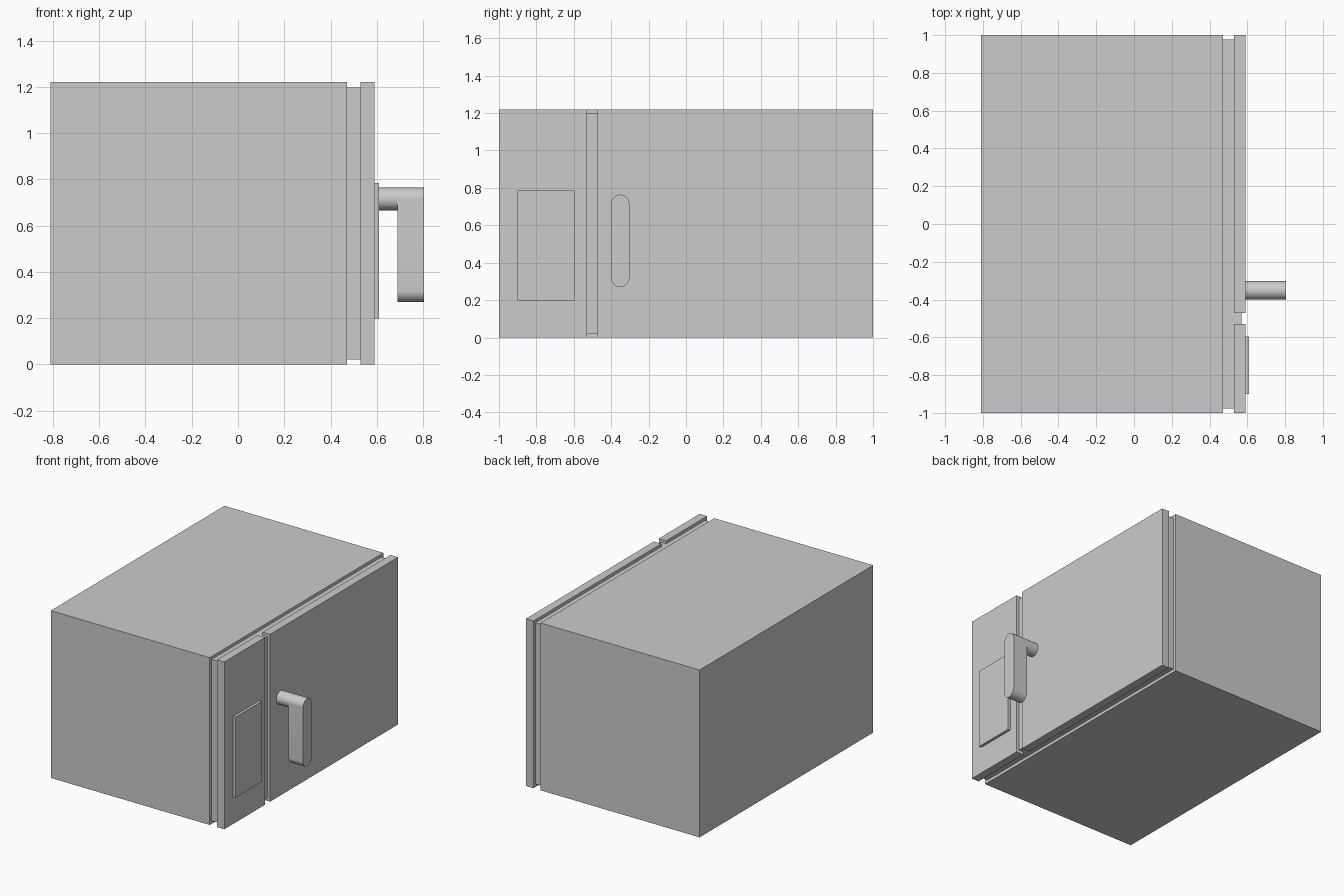
import bpy, bmesh
from math import pi, sin, cos, radians

if "Cube" in bpy.data.objects:
    bpy.data.objects.remove(bpy.data.objects["Cube"])


def box(name, x, y, z):
    bm = bmesh.new()
    bmesh.ops.create_cube(bm, size=1)
    for v in bm.verts:
        v.co = [lo + (c + 0.5) * (hi - lo) for c, (lo, hi) in zip(v.co, (x, y, z))]
    return finish(name, bm)


def finish(name, bm):
    bmesh.ops.recalc_face_normals(bm, faces=bm.faces)
    mesh = bpy.data.meshes.new(name)
    bm.to_mesh(mesh)
    bm.free()
    obj = bpy.data.objects.new(name, mesh)
    bpy.context.collection.objects.link(obj)
    return obj


def capsule(name, x, y, z_low, z_high, r, steps=24):
    """Rounded slot outline in the YZ plane, extruded along x."""
    pts = []
    for centre, start in ((z_high, 0), (z_low, pi)):
        for i in range(steps + 1):
            a = start + pi * i / steps
            pts.append((x[0], y + r * cos(a), centre + r * sin(a)))
    bm = bmesh.new()
    face = bm.faces.new([bm.verts.new(p) for p in pts])
    ext = bmesh.ops.extrude_face_region(bm, geom=[face])
    moved = [g for g in ext["geom"] if isinstance(g, bmesh.types.BMVert)]
    bmesh.ops.translate(bm, verts=moved, vec=(x[1] - x[0], 0, 0))
    bmesh.ops.remove_doubles(bm, verts=bm.verts, dist=1e-5)
    return finish(name, bm)


H = 1.22

# Cabinet and the recessed layer behind the front
box("cabinet", (-0.81, 0.472), (-1, 1), (0, H))
box("front_seal", (0.472, 0.53), (-0.978, 0.978), (0.022, H - 0.022))
box("gap_strip", (0.53, 0.57), (-0.53, -0.472), (0.022, H - 0.022))

# Front slabs
box("door", (0.53, 0.59), (-0.472, 1), (0, H))
box("control_panel", (0.53, 0.59), (-1, -0.53), (0, H))
box("keypad", (0.59, 0.61), (-0.9, -0.595), (0.198, 0.785))

# Handle: round post and hanging grip
bpy.ops.mesh.primitive_cylinder_add(vertices=48, radius=0.049, depth=0.1,
                                    location=(0.64, -0.352, 0.715),
                                    rotation=(0, pi / 2, 0))
post = bpy.context.object
post.name = "handle_post"
grip = capsule("handle_grip", (0.69, 0.805), -0.352, 0.319, 0.715, 0.049)

for obj in (post, grip):
    bpy.ops.object.select_all(action='DESELECT')
    obj.select_set(True)
    bpy.context.view_layer.objects.active = obj
    bpy.ops.object.shade_smooth_by_angle(angle=radians(30))
